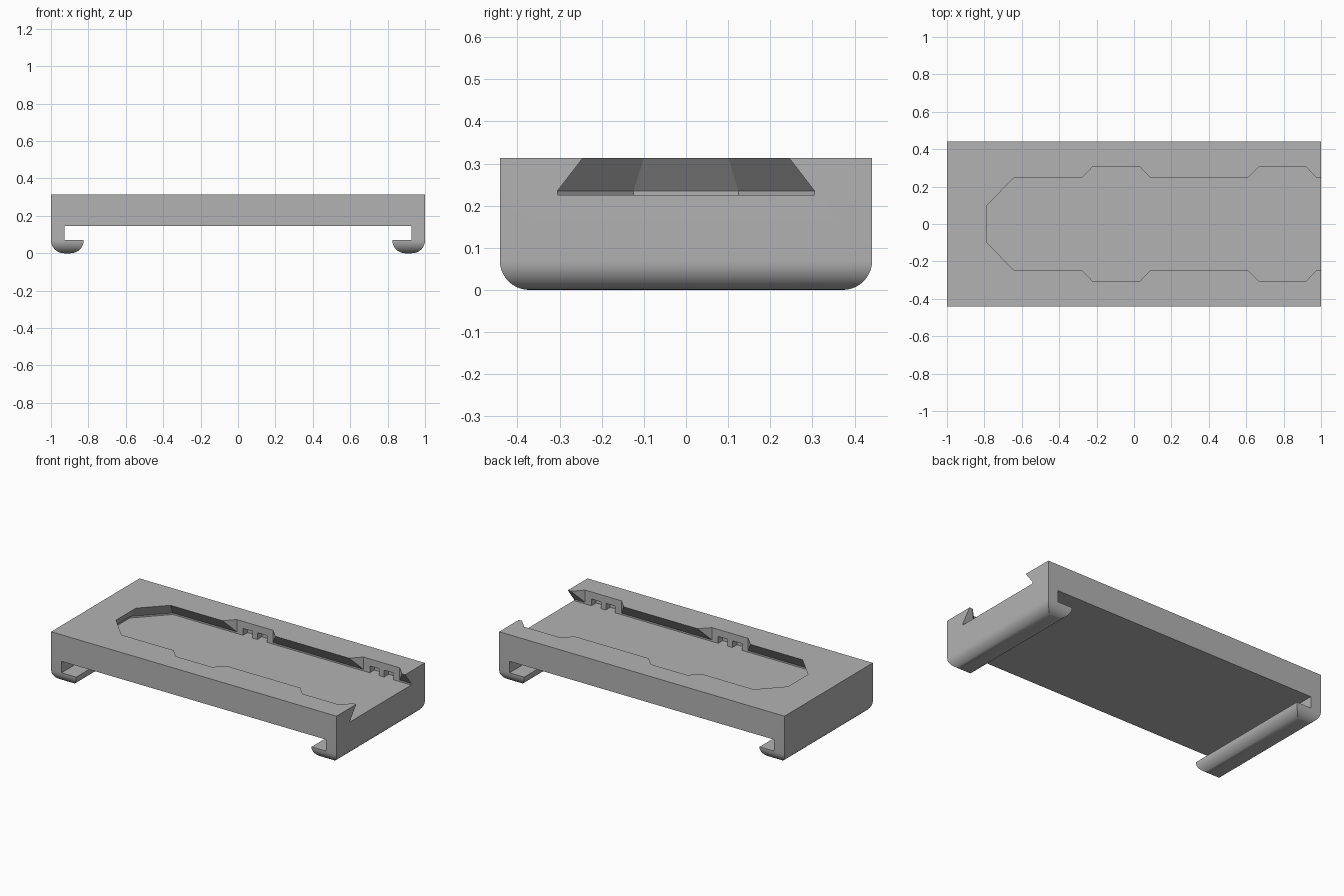
import bpy, bmesh
from math import radians

cube = bpy.data.objects.get("Cube")
if cube:
    bpy.data.objects.remove(cube, do_unlink=True)

TOP, FLOOR, LIP = 0.313, 0.225, 0.235
HALF_Y = 0.442
FOOT = 0.072

grey = bpy.data.materials.new("plain_grey")
grey.use_nodes = True
colour = (0.45, 0.45, 0.45, 1)
grey.diffuse_color = colour
grey.node_tree.nodes["Principled BSDF"].inputs["Base Color"].default_value = colour


def make_object(name, bm):
    bmesh.ops.recalc_face_normals(bm, faces=bm.faces)
    mesh = bpy.data.meshes.new(name)
    bm.to_mesh(mesh)
    bm.free()
    mesh.materials.append(grey)
    obj = bpy.data.objects.new(name, mesh)
    bpy.context.collection.objects.link(obj)
    return obj


def loft(rings):
    """Closed solid through rings of matching points."""
    bm = bmesh.new()
    loops = [[bm.verts.new(p) for p in ring] for ring in rings]
    n = len(loops[0])
    for a, b in zip(loops, loops[1:]):
        for i in range(n):
            j = (i + 1) % n
            bm.faces.new((a[i], a[j], b[j], b[i]))
    bm.faces.new(loops[0])
    bm.faces.new(loops[-1])
    return bm


def prism(outline, z0, z1):
    return loft([[(x, y, z) for x, y in outline] for z in (z0, z1)])


# Plate with two hooked ends, from one mirrored profile
half = [(1, TOP), (1, 0), (0.825, 0), (0.825, FOOT), (0.927, FOOT), (0.927, 0.145)]
profile = half + [(-x, z) for x, z in reversed(half)]
bm = loft([[(x, y, z) for x, z in profile] for y in (-HALF_Y, HALF_Y)])
low = [e for e in bm.edges if all(v.co.z < 0.001 for v in e.verts)]
bmesh.ops.bevel(bm, geom=low, offset=0.07, offset_type='OFFSET', segments=10,
                profile=0.5, affect='EDGES')
body = make_object("hooked_plate", bm)


def cut(bm, name):
    cutter = make_object(name, bm)
    cutter.hide_render = True
    mod = body.modifiers.new(name, 'BOOLEAN')
    mod.operation = 'DIFFERENCE'
    mod.solver = 'EXACT'
    mod.object = cutter
    bpy.context.view_layer.objects.active = body
    bpy.ops.object.modifier_apply(modifier=name)
    bpy.data.objects.remove(cutter, do_unlink=True)


# Undercut channel, open at one end and narrowing upwards
def channel_ring(z):
    d = 0.06 * (TOP - max(z, LIP)) / (TOP - LIP)
    side = [(1.1, 0.245 + d), (-0.645 - 0.414 * d, 0.245 + d),
            (-0.785 - d, 0.10 + 0.414 * d)]
    return [(x, y, z) for x, y in side] + [(x, -y, z) for x, y in reversed(side)]


cut(loft([channel_ring(z) for z in (FLOOR, LIP, TOP + 0.02)]), "channel_cutter")

# Drop-in notches, with two small low slots in each wall
for centre in (-0.095, 0.793):
    notch = [(-0.185, 0.245), (-0.127, 0.305), (0.127, 0.305), (0.185, 0.245)]
    notch += [(x, -y) for x, y in reversed(notch)]
    cut(prism([(centre + x, y) for x, y in notch], FLOOR, TOP + 0.02), "notch_cutter")
    for offset in (-0.05, 0.05):
        x0, x1 = centre + offset - 0.033, centre + offset + 0.033
        slot = [(x0, -0.35), (x1, -0.35), (x1, 0.35), (x0, 0.35)]
        cut(prism(slot, FLOOR, 0.268), "slot_cutter")

# Smooth rounded hooks, crisp edges elsewhere
bpy.ops.object.select_all(action='DESELECT')
body.select_set(True)
bpy.context.view_layer.objects.active = body
bpy.ops.object.shade_smooth_by_angle(angle=radians(30))
